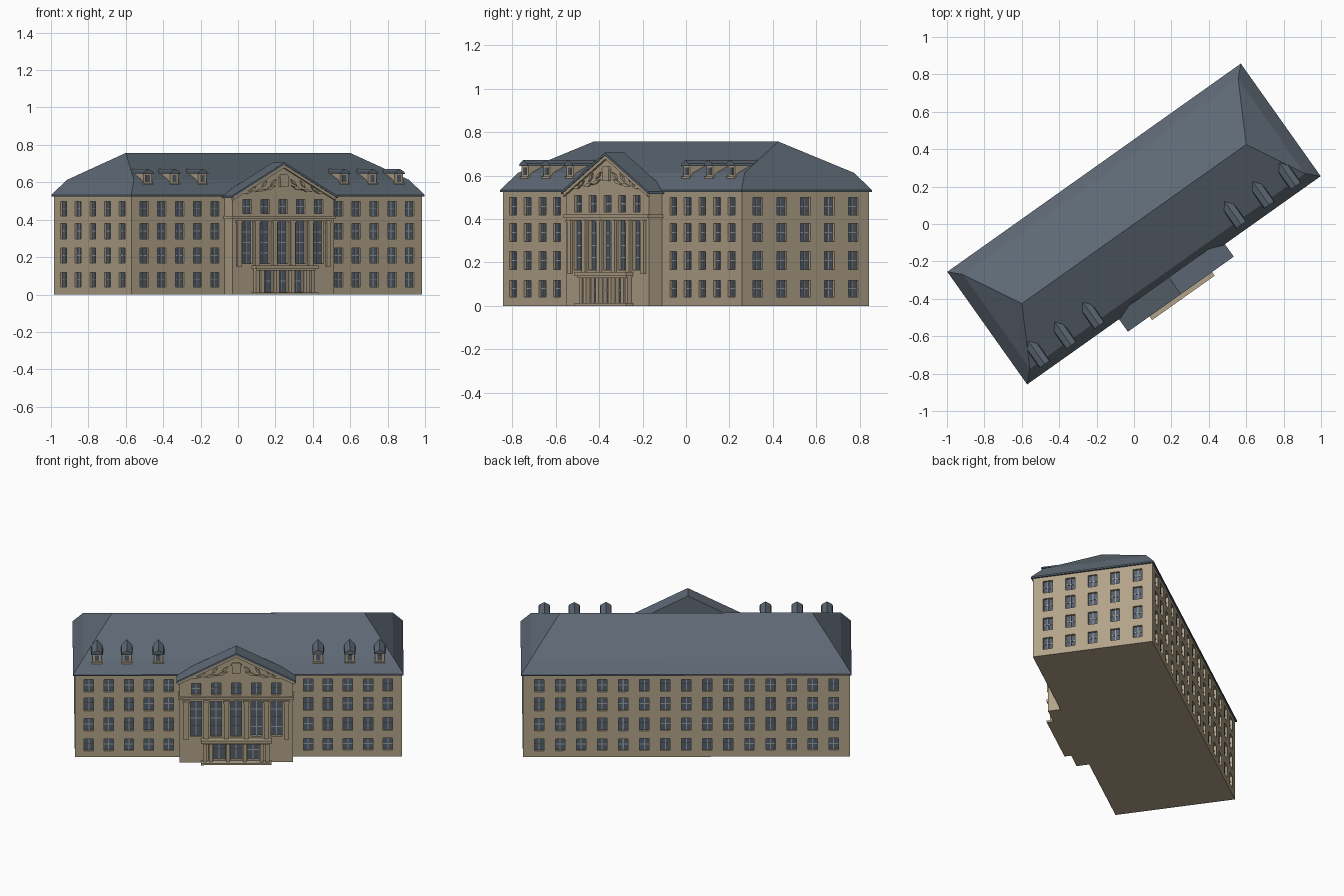
import bpy, bmesh, math
from mathutils import Matrix

if "Cube" in bpy.data.objects:
    bpy.data.objects.remove(bpy.data.objects["Cube"])

TURN = math.radians(35.35)          # the building stands at an angle to the axes
HL, HW, EAVE = 0.952, 0.36, 0.53    # half length, half depth, wall height
C, P, PF = -0.013, 0.331, 0.435     # portico centre, half width, front distance


def material(name, rgb):
    m = bpy.data.materials.new(name)
    m.diffuse_color = (*rgb, 1)
    m.use_nodes = True
    m.node_tree.nodes["Principled BSDF"].inputs["Base Color"].default_value = m.diffuse_color
    return m


STONE = material("sandstone", (0.445, 0.366, 0.25))
SLATE = material("slate", (0.112, 0.141, 0.178))
GLASS = material("window_glass", (0.09, 0.112, 0.145))
BAR = material("window_bar", (0.30, 0.34, 0.38))


def finish(name, bm, mats, rot=0.0, fix=True):
    if fix:
        bmesh.ops.recalc_face_normals(bm, faces=bm.faces)
    me = bpy.data.meshes.new(name)
    bm.to_mesh(me)
    bm.free()
    for m in mats:
        me.materials.append(m)
    ob = bpy.data.objects.new(name, me)
    ob.matrix_world = Matrix.Rotation(TURN + rot, 4, 'Z')
    bpy.context.collection.objects.link(ob)
    return ob


def add_prism(bm, profile, y0, y1, mi=0):
    """Extrude an (x, z) outline from y0 to y1."""
    a = [bm.verts.new((x, y0, z)) for x, z in profile]
    b = [bm.verts.new((x, y1, z)) for x, z in profile]
    n = len(a)
    faces = [bm.faces.new(a), bm.faces.new(b[::-1])]
    faces += [bm.faces.new((a[i], b[i], b[(i + 1) % n], a[(i + 1) % n])) for i in range(n)]
    for f in faces:
        f.material_index = mi


def rect(x0, x1, z0, z1):
    return [(x0, z0), (x1, z0), (x1, z1), (x0, z1)]


def prism(name, profiles, y0, y1, mat):
    bm = bmesh.new()
    for p in profiles:
        add_prism(bm, p, y0, y1)
    return finish(name, bm, [mat])


def wall(name, x0, x1, z0, z1, dist, rot=0.0, cols=(), width=0.055, rows=(), cross=1, depth=0.013):
    """Wall grid facing -y at the given distance, with recessed barred windows."""
    bm = bmesh.new()
    xs = [x0] + [c + s * width / 2 for c in cols for s in (-1, 1)] + [x1]
    zs = [z0] + [z for r in rows for z in r] + [z1]

    def quad(pts, mi=0):
        bm.faces.new([bm.verts.new(p) for p in pts]).material_index = mi

    y, yi = -dist, -dist + depth
    for i in range(len(xs) - 1):
        for j in range(len(zs) - 1):
            a, b, c, d = xs[i], xs[i + 1], zs[j], zs[j + 1]
            ring = [(a, c), (b, c), (b, d), (a, d)]
            if i % 2 == 0 or j % 2 == 0:
                quad([(u, y, v) for u, v in ring])
                continue
            quad([(u, yi, v) for u, v in ring], 1)
            for k in range(4):      # reveals
                (u, v), (s, t) = ring[k], ring[(k + 1) % 4]
                quad([(u, y, v), (s, y, t), (s, yi, t), (u, yi, v)])
            m = (a + b) / 2         # glazing bars
            add_prism(bm, rect(m - .003, m + .003, c, d), yi - .004, yi + .002, 2)
            for k in range(cross):
                h = c + (d - c) * (k + 1) / (cross + 1)
                add_prism(bm, rect(a, b, h - .0025, h + .0025), yi - .003, yi + .002, 2)
    return finish(name, bm, [STONE, GLASS, BAR], rot, fix=False)


# Main walls with four storeys of windows
ROWS = [(.041, .117), (.168, .25), (.297, .38), (.419, .498)]
half = [.406, .521, .637, .755, .87]
ends = [-.27, -.135, 0, .135, .27]
wall("front_wall", -HL, HL, 0, EAVE, HW, 0, [-c for c in half[::-1]] + half, rows=ROWS)
wall("back_wall", -HL, HL, 0, EAVE, HW, math.pi, [(i - 7) * .1225 for i in range(15)], rows=ROWS)
wall("right_wall", -HW, HW, 0, EAVE, HL, math.pi / 2, ends, rows=ROWS)
wall("left_wall", -HW, HW, 0, EAVE, HL, -math.pi / 2, ends, rows=ROWS)
prism("floor_slab", [rect(-HL + .001, HL - .001, 0, .004)], -HW + .001, HW - .001, STONE)

# Hipped mansard roof: eave, break line, ridge
bm = bmesh.new()
rings = [[bm.verts.new((sx * a, sy * b, z)) for sx, sy in ((-1, -1), (1, -1), (1, 1), (-1, 1))]
         for a, b, z in ((.962, .369, .525), (.962, .369, .533), (.902, .309, .613))]
bm.faces.new(rings[0])
for lo, hi in zip(rings, rings[1:]):
    for i in range(4):
        bm.faces.new((lo[i], lo[(i + 1) % 4], hi[(i + 1) % 4], hi[i]))
l, r = bm.verts.new((-.735, 0, .757)), bm.verts.new((.735, 0, .757))
t = rings[2]
for f in ((t[0], t[1], r, l), (t[1], t[2], r), (t[2], t[3], l, r), (t[3], t[0], l)):
    bm.faces.new(f)
finish("main_roof", bm, [SLATE])

# Dormers on the front slope
for n, u in enumerate((-.823, -.649, -.465, .465, .649, .823), 1):
    prism(f"dormer_body_{n}", [rect(u - .027, u + .027, .59, .648)], -.326, -.22, STONE)
    prism(f"dormer_window_{n}", [rect(u - .013, u + .013, .602, .638)], -.329, -.32, GLASS)
    prism(f"dormer_sill_{n}", [rect(u - .031, u + .031, .587, .595)], -.333, -.31, STONE)
    prism(f"dormer_roof_{n}", [[(u - .034, .645), (u + .034, .645), (u + .03, .655),
                                (u, .672), (u - .03, .655)]], -.335, -.17, SLATE)

# Portico: entrance, tall hall windows, upper windows, side walls
bays = [C + k * .117 for k in (-2, -1, 0, 1, 2)]
doors = [C + k * .099 for k in (-1, 0, 1)]
wall("portico_entrance", C - P, C + P, 0, .145, PF, 0, doors, .066, [(.014, .132)], 1, .02)
wall("portico_hall", C - P, C + P, .145, .41, PF, 0, bays, .064, [(.165, .392)], 3, .018)
wall("portico_upper", C - P, C + P, .41, EAVE, PF, 0, bays, .055, [(.433, .508)])
wall("portico_side_right", -PF, -.355, 0, EAVE, C + P, math.pi / 2)
wall("portico_side_left", .355, PF, 0, EAVE, P - C, -math.pi / 2)
prism("portico_floor", [rect(C - P, C + P, 0, .004)], -PF + .001, -.35, STONE)
prism("portico_cornice", [rect(C - P - .006, C + P + .006, .404, .42)], -PF - .01, -.355, STONE)

# Pilasters between the hall windows, with small caps
pil = [C + (k - 2.5) * .117 for k in range(6)]
prism("hall_pilasters", [rect(x - .014, x + .014, .15, .392) for x in pil], -PF - .012, -PF + .002, STONE)
prism("hall_pilaster_caps", [rect(x - .019, x + .019, .386, .396) for x in pil], -PF - .015, -PF + .002, STONE)

# Entrance canopy, pillars and step
prism("entrance_canopy", [rect(C - .205, C + .205, .137, .155)], -.475, -PF + .002, STONE)
prism("entrance_canopy_lip", [rect(C - .195, C + .195, .128, .137)], -.466, -PF + .002, STONE)
prism("entrance_pillars", [rect(C + x - .011, C + x + .011, .01, .13) for x in
                           (-.182, -.149, -.05, .05, .149, .182)], -.458, -PF + .002, STONE)
prism("entrance_step", [rect(C - .205, C + .205, 0, .012)], -.475, -PF + .002, STONE)


# Gable: stone pediment, rake moulding and slate covering
def chevron(hw, top, thick, slope=.515):
    low = top - hw * slope
    return [(C - hw, low), (C, top), (C + hw, low), (C + hw, low - thick),
            (C, top - thick), (C - hw, low - thick)]


prism("pediment", [[(C - P, .529), (C + P, .529), (C, .698)]], -PF, -.36, STONE)
prism("pediment_rake", [chevron(.338, .695, .018)], -PF - .012, -PF + .002, STONE)
prism("gable_roof", [chevron(.347, .706, .012)], -PF - .016, -.34, SLATE)
prism("gable_back", [[(C - .34, .526), (C + .34, .526), (C, .70)]], -.362, -.342, SLATE)

# Pediment relief: central crest and mirrored leaf scrolls
prism("pediment_crest", [rect(C - .026, C + .026, .575, .625),
                         [(C - .034, .625), (C + .034, .625), (C + .02, .642), (C - .02, .642)]],
      -PF - .012, -PF + .002, STONE)
leaves = []
for s in (-1, 1):
    for x, z, length, ang in ((.065, .6, .05, -40), (.085, .57, .075, -20), (.125, .59, .05, -50),
                              (.15, .557, .075, -12), (.20, .563, .05, -35), (.235, .546, .06, -8)):
        a = math.radians(ang)
        dx, dz = math.cos(a) * length / 2, math.sin(a) * length / 2
        nx, nz = -math.sin(a) * .008, math.cos(a) * .008
        pts = [(x - dx, z - dz), (x - nx, z - nz), (x + dx, z + dz), (x + nx, z + nz)]
        leaves.append([(C + s * px, pz) for px, pz in pts])
prism("pediment_scrolls", leaves, -PF - .009, -PF + .002, STONE)
